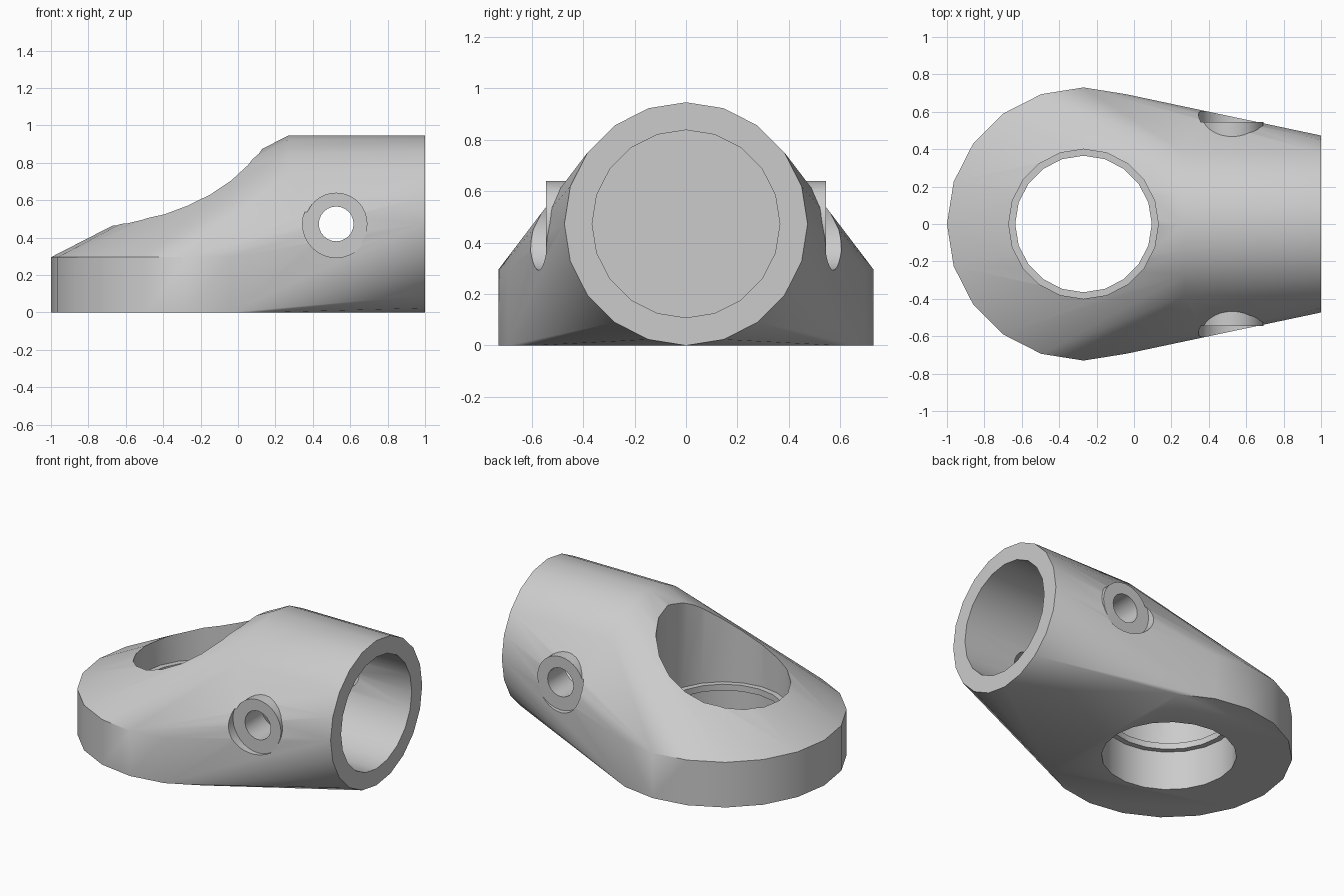
import bpy, bmesh, math
from mathutils import Matrix, Vector

cube = bpy.data.objects.get("Cube")
if cube:
    bpy.data.objects.remove(cube, do_unlink=True)

RING_X, RING_R, RING_H = -0.27, 0.73, 0.295    # vertical ring
TUBE_R, TUBE_START = 0.473, 0.27               # horizontal socket
SCREW_X = 0.525
BORE_R, SEAT_R = 0.365, 0.40
SIDES = 20

grey = bpy.data.materials.new("light grey")
grey.use_nodes = True
colour = (0.6, 0.6, 0.6, 1)
grey.diffuse_color = colour
grey.node_tree.nodes["Principled BSDF"].inputs["Base Color"].default_value = colour


def circle(axis, radius, at, centre, sides=SIDES):
    """Points of a circle around an axis; centre holds the two other coordinates."""
    points = []
    for i in range(sides):
        a = math.tau * i / sides
        p = [centre[0] + radius * math.cos(a), centre[1] + radius * math.sin(a)]
        p.insert("xyz".index(axis), at)
        points.append(Vector(p))
    return points


def hull(name, points):
    """Closed convex solid around the points."""
    bm = bmesh.new()
    for p in points:
        bm.verts.new(p)
    bmesh.ops.convex_hull(bm, input=bm.verts[:])
    loose = [v for v in bm.verts if not v.link_faces]
    bmesh.ops.delete(bm, geom=loose, context='VERTS')
    bmesh.ops.dissolve_limit(bm, angle_limit=0.002, verts=bm.verts[:], edges=bm.edges[:])
    bmesh.ops.recalc_face_normals(bm, faces=bm.faces[:])
    mesh = bpy.data.meshes.new(name)
    bm.to_mesh(mesh)
    bm.free()
    mesh.materials.append(grey)
    obj = bpy.data.objects.new(name, mesh)
    bpy.context.collection.objects.link(obj)
    return obj


def cylinder(name, axis, radius, start, end, centre, sides=SIDES):
    return hull(name, circle(axis, radius, start, centre, sides)
                + circle(axis, radius, end, centre, sides))


def combine(body, tool, operation):
    """Apply a boolean to the body and remove the tool."""
    mod = body.modifiers.new("shape", 'BOOLEAN')
    mod.operation = operation
    mod.solver = 'EXACT'
    mod.object = tool
    bpy.context.view_layer.objects.active = body
    bpy.ops.object.modifier_apply(modifier=mod.name)
    bpy.data.objects.remove(tool, do_unlink=True)


# Body: hull around the low ring and the sideways socket
ring_c, tube_c = (RING_X, 0), (0, TUBE_R)
points = []
for z in (0, RING_H):
    points += circle("z", RING_R, z, ring_c)
for x in (TUBE_START, 1):
    points += circle("x", TUBE_R, x, tube_c)
body = hull("connector_body", points)

# Screw seats on both sides: recess first, then the flat round boss
screw_c = (SCREW_X, TUBE_R)
for side in (-1, 1):
    combine(body, cylinder("recess_cutter", "y", 0.18, side * 0.545, side, screw_c, 32), 'DIFFERENCE')
    combine(body, cylinder("screw_boss", "y", 0.167, side * 0.3, side * 0.545, screw_c, 32), 'UNION')

# Blind socket bore and the cross screw hole
combine(body, cylinder("socket_cutter", "x", BORE_R, TUBE_START, 1.2, tube_c), 'DIFFERENCE')
combine(body, cylinder("screw_cutter", "y", 0.093, -1, 1, screw_c, 24), 'DIFFERENCE')

# Vertical hole: wide below and above, with a narrow lip between
for name, radius, low, high in (("lip_cutter", BORE_R, -0.2, 1.2),
                                ("lower_cutter", SEAT_R, -0.2, 0.255),
                                ("upper_cutter", SEAT_R, RING_H, 1.2)):
    combine(body, cylinder(name, "z", radius, low, high, ring_c), 'DIFFERENCE')

# Smooth shading with sharp rims
bpy.ops.object.select_all(action='DESELECT')
body.select_set(True)
bpy.context.view_layer.objects.active = body
bpy.ops.object.shade_smooth_by_angle(angle=math.radians(30))
